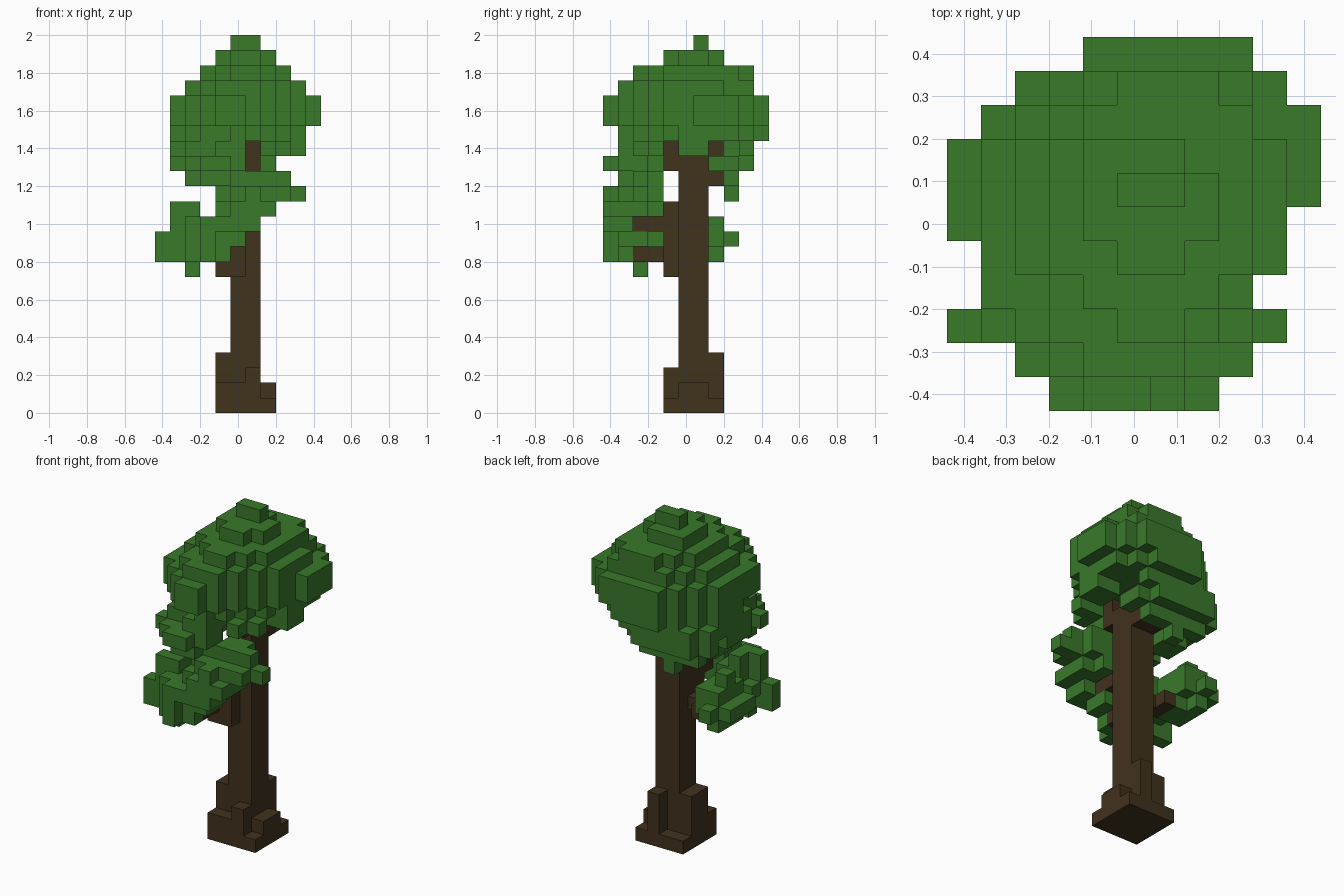
import bpy, bmesh
from mathutils import Vector

if "Cube" in bpy.data.objects:
    bpy.data.objects.remove(bpy.data.objects["Cube"])

S = 0.08  # edge of one block


def material(name, rgb):
    m = bpy.data.materials.new(name)
    m.use_nodes = True
    m.diffuse_color = (*rgb, 1)
    bsdf = m.node_tree.nodes["Principled BSDF"]
    bsdf.inputs["Base Color"].default_value = (*rgb, 1)
    bsdf.inputs["Roughness"].default_value = 0.9
    return m


BARK = material("bark_brown", (0.053, 0.032, 0.0125))
LEAF = material("leaf_green", (0.041, 0.192, 0.023))


def box(i0, i1, j0, j1, k0, k1):
    return {(i, j, k) for i in range(i0, i1 + 1)
            for j in range(j0, j1 + 1) for k in range(k0, k1 + 1)}


# Widest extent of the foliage in each row from front to back
REACH = [(3, 7), (2, 8), (0, 9), (1, 8), (1, 9), (0, 9),
         (0, 10), (0, 10), (1, 10), (2, 9), (4, 8)]


def disc(k, i0, i1, j0, j1, fullness=1.0, tilt=0.0):
    """One rounded layer of leaf blocks; tilt favours the back left."""
    ci, cj = (i0 + i1) / 2, (j0 + j1) / 2
    ri, rj = (i1 - i0 + 1) / 2, (j1 - j0 + 1) / 2
    cells = set()
    for i, j, _ in box(i0, i1, j0, j1, k, k):
        u, v = (i - ci) / ri, (j - cj) / rj
        if u * u + v * v <= fullness + tilt * (u + v) and REACH[j][0] <= i <= REACH[j][1]:
            cells.add((i, j, k))
    return cells


def crown_layer(k, i0, i1, j0, j1, front_cut, back_cut, fullness=1.06):
    """Crown layer with its front left and back right corners cut off."""
    return {(i, j, k) for i, j, _ in disc(k, i0, i1, j0, j1, fullness, 0.09)
            if -back_cut <= i - j <= front_cut}


parts = {}

# Trunk and stepped roots
parts["trunk"] = box(5, 6, 5, 6, 0, 16) | {(6, 6, 17)}
parts["roots"] = (box(4, 7, 4, 7, 0, 0) | box(4, 5, 4, 4, 1, 1)
                  | box(6, 6, 4, 4, 1, 2) | box(7, 7, 5, 6, 1, 1)
                  | box(4, 4, 5, 6, 1, 3) | box(6, 6, 7, 7, 1, 3)) - parts["trunk"]

# Branches reaching into the foliage
parts["right_front_branch"] = (box(4, 5, 4, 4, 9, 9) | box(5, 5, 4, 4, 10, 10)
                               | box(4, 4, 2, 3, 10, 10))
parts["front_branch"] = box(5, 5, 4, 4, 11, 13) | box(5, 5, 2, 3, 12, 12)
parts["right_back_branch"] = box(3, 4, 5, 5, 10, 10) | {(3, 6, 10)}
parts["crown_branches"] = box(6, 6, 4, 4, 16, 17) | {(6, 7, 15), (5, 7, 15), (6, 7, 17)}
wood = set().union(*parts.values())

# Crown: rounded layers from the top down, with a hollow round the trunk top
crown = box(5, 6, 6, 6, 24, 24)
crown |= disc(23, 4, 7, 4, 7) | {(4, 7, 23)}
crown |= crown_layer(22, 3, 8, 2, 9, 4, 4) | crown_layer(21, 2, 9, 1, 9, 5, 5)
crown |= crown_layer(20, 1, 10, 0, 10, 5, 6) | crown_layer(19, 1, 10, 0, 10, 5, 6)
crown |= crown_layer(18, 1, 9, 1, 10, 4, 6, 0.95)
crown |= crown_layer(17, 1, 9, 1, 9, 5, 6) | {(1, 8, 17), (2, 9, 17)}
crown -= (box(5, 7, 4, 7, 17, 17) | box(6, 6, 0, 3, 17, 17) | box(7, 8, 8, 8, 17, 17)
          | box(8, 10, 4, 4, 17, 17) | box(8, 10, 7, 7, 17, 17))
parts["crown"] = crown

# Lobes hanging below the crown
parts["crown_front_lobe"] = disc(16, 1, 5, 0, 3) | disc(15, 2, 5, 1, 3)
parts["crown_right_lobe"] = box(1, 3, 4, 6, 16, 16) | box(2, 3, 5, 6, 15, 15)
parts["crown_back_lobe"] = (disc(16, 1, 7, 7, 9) | {(7, 7, 16)}
                            | box(2, 6, 8, 8, 15, 15) | {(4, 8, 14)})

# Leaf clumps at the branch ends
parts["front_clump"] = (box(6, 7, 3, 3, 15, 15) | box(6, 8, 2, 2, 15, 15)
                        | disc(14, 4, 8, 1, 3) | {(8, 1, 14), (6, 0, 14), (9, 2, 14)}
                        | disc(13, 4, 7, 0, 3, 1.1) | {(7, 0, 13)}
                        | disc(12, 3, 6, 0, 1, 1.1) | box(5, 5, 1, 2, 11, 11))
parts["right_front_clump"] = (box(1, 2, 2, 2, 13, 13) | {(2, 3, 13)}
                              | disc(12, 1, 4, 1, 3)
                              | disc(11, 0, 4, 0, 3) | {(0, 2, 11)}
                              | disc(10, 0, 4, 0, 2) | {(0, 2, 10), (4, 1, 10), (2, 2, 9)})
parts["right_back_clump"] = ({(1, 6, 13)} | disc(12, 1, 2, 5, 7) | {(1, 7, 12), (2, 5, 12)}
                             | box(0, 2, 5, 7, 11, 11) | {(1, 8, 11)}
                             | box(1, 2, 5, 6, 10, 10) | {(1, 7, 10)})

# Drop leaf blocks that share a place with wood or an earlier part
taken = set()
for name in parts:
    parts[name] = parts[name] - taken
    taken |= parts[name]

DIRS = [Vector(d) for d in ((1, 0, 0), (-1, 0, 0), (0, 1, 0),
                            (0, -1, 0), (0, 0, 1), (0, 0, -1))]


def build(name, cells, mat):
    """Mesh only the exposed block faces."""
    bm = bmesh.new()
    for cell in sorted(cells):
        c = Vector(cell)
        centre = Vector((c.x - 5, c.y - 5, c.z + 0.5))
        for n in DIRS:
            if tuple(int(v) for v in c + n) in taken:
                continue
            u = Vector((n.y, n.z, n.x))
            v = n.cross(u)
            bm.faces.new([bm.verts.new((centre + (n + u * a + v * b) / 2) * S)
                          for a, b in ((-1, -1), (1, -1), (1, 1), (-1, 1))])
    bmesh.ops.remove_doubles(bm, verts=bm.verts, dist=0.001)
    mesh = bpy.data.meshes.new(name)
    bm.to_mesh(mesh)
    bm.free()
    mesh.materials.append(mat)
    bpy.context.collection.objects.link(bpy.data.objects.new(name, mesh))


for name, cells in parts.items():
    build(name, cells, BARK if cells <= wood else LEAF)
